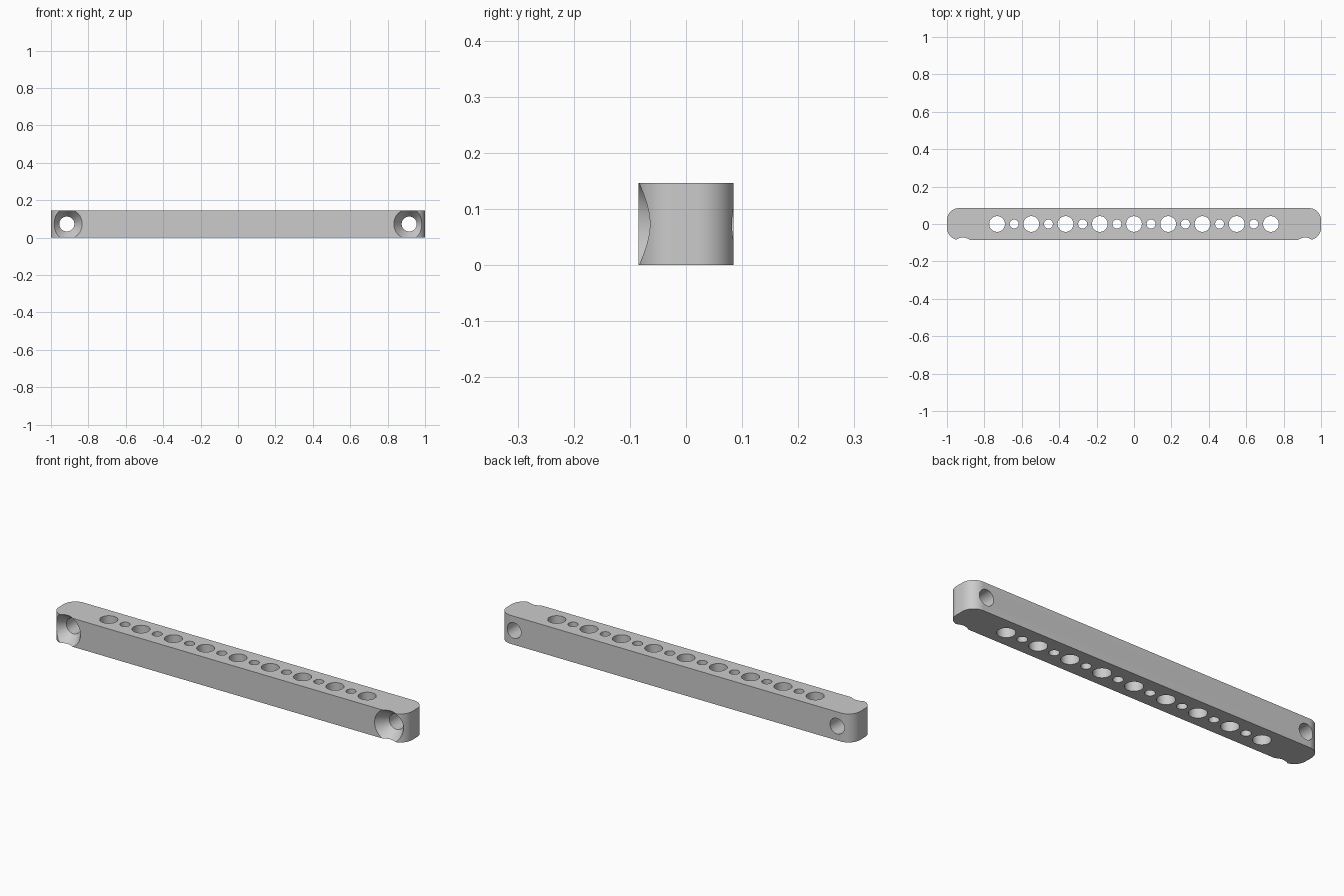
import bpy, bmesh, math
from mathutils import Matrix

cube = bpy.data.objects.get("Cube")
if cube:
    bpy.data.objects.remove(cube, do_unlink=True)

DEPTH, HEIGHT, CORNER = 0.085, 0.146, 0.065
SCREW_X, PITCH = 0.915, 0.183

grey = bpy.data.materials.new("plain grey")
grey.use_nodes = True
colour = (0.6, 0.6, 0.6, 1)
grey.diffuse_color = colour
grey.node_tree.nodes["Principled BSDF"].inputs["Base Color"].default_value = colour


def make_object(name, bm):
    bmesh.ops.recalc_face_normals(bm, faces=bm.faces)
    mesh = bpy.data.meshes.new(name)
    bm.to_mesh(mesh)
    bm.free()
    mesh.materials.append(grey)
    obj = bpy.data.objects.new(name, mesh)
    bpy.context.collection.objects.link(obj)
    return obj


def add_cone(bm, matrix, r1, r2, length):
    bmesh.ops.create_cone(bm, cap_ends=True, segments=48, radius1=r1,
                          radius2=r2, depth=length, matrix=matrix)


# Bar with rounded upright corners
bm = bmesh.new()
bmesh.ops.create_cube(bm, size=1, matrix=Matrix.Translation((0, 0, HEIGHT / 2))
                      @ Matrix.Diagonal((2, 2 * DEPTH, HEIGHT, 1)))
upright = [e for e in bm.edges if abs(e.verts[0].co.z - e.verts[1].co.z) > 0.1]
bmesh.ops.bevel(bm, geom=upright, offset=CORNER, segments=16, profile=0.5,
                affect='EDGES')
bar = make_object("drilled_bar", bm)

# Row of alternating large and small upright holes
bm = bmesh.new()
for i in range(-8, 9):
    radius = 0.042 if i % 2 == 0 else 0.024
    add_cone(bm, Matrix.Translation((i * PITCH / 2, 0, HEIGHT / 2)),
             radius, radius, 0.4)
row_cutter = make_object("hole_row_cutter", bm)

# Screw holes running front to back
along_y = Matrix.Rotation(-math.pi / 2, 4, 'X')
bm = bmesh.new()
for side in (-1, 1):
    add_cone(bm, Matrix.Translation((side * SCREW_X, 0, HEIGHT / 2)) @ along_y,
             0.04, 0.04, 0.4)
screw_cutter = make_object("screw_hole_cutter", bm)

# Countersinks opening to the front
SLOPE, OPEN_R, TIP_R, EXTRA = 0.7, 0.082, 0.035, 0.02
bm = bmesh.new()
length = (OPEN_R - TIP_R) / SLOPE + EXTRA
for side in (-1, 1):
    centre = (side * SCREW_X, -DEPTH - EXTRA + length / 2, HEIGHT / 2)
    add_cone(bm, Matrix.Translation(centre) @ along_y,
             OPEN_R + EXTRA * SLOPE, TIP_R, length)
sink_cutter = make_object("countersink_cutter", bm)

for cutter in (row_cutter, screw_cutter, sink_cutter):
    cut = bar.modifiers.new(cutter.name, 'BOOLEAN')
    cut.operation = 'DIFFERENCE'
    cut.solver = 'EXACT'
    cut.object = cutter

# Apply the cuts, then drop the cutters
bpy.context.view_layer.update()
bpy.ops.object.select_all(action='DESELECT')
bar.select_set(True)
bpy.context.view_layer.objects.active = bar
for cut in list(bar.modifiers):
    bpy.ops.object.modifier_apply(modifier=cut.name)
for cutter in (row_cutter, screw_cutter, sink_cutter):
    bpy.data.objects.remove(cutter, do_unlink=True)

bpy.ops.object.shade_smooth_by_angle(angle=math.radians(30))
